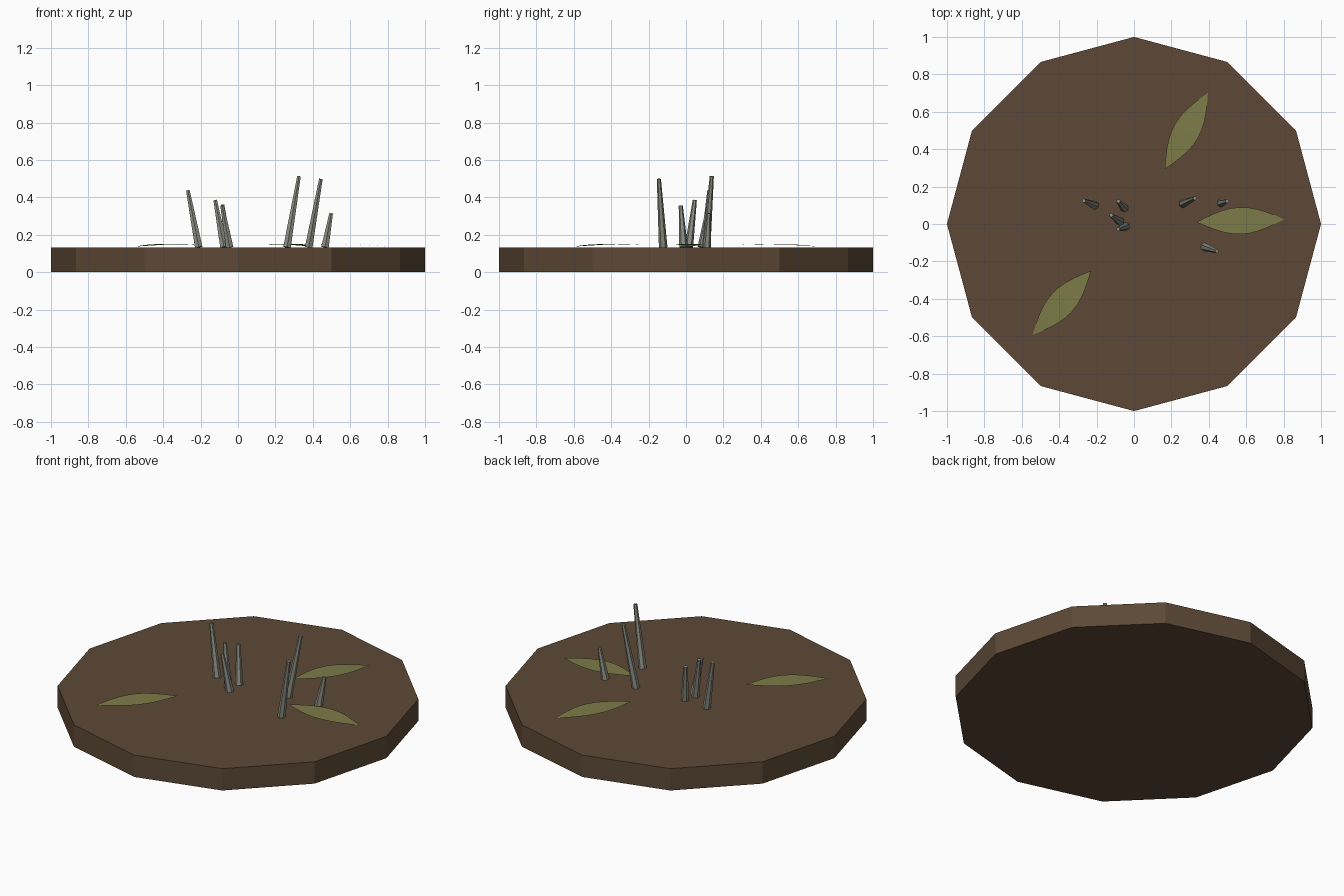
import bpy
import bmesh
import math
from mathutils import Vector

TOP = 0.133  # height of the ground disc

old = bpy.data.objects.get("Cube")
if old:
    bpy.data.objects.remove(old)


def make_material(name, rgb):
    """Flat material from display colour values (0-255)."""
    lin = [((c / 255 + 0.055) / 1.055) ** 2.4 for c in rgb] + [1]
    mat = bpy.data.materials.new(name)
    mat.use_nodes = True
    mat.diffuse_color = lin
    mat.node_tree.nodes["Principled BSDF"].inputs["Base Color"].default_value = lin
    return mat


soil = make_material("soil brown", (93, 73, 54))
leaf_green = make_material("olive leaf", (124, 123, 72))
stalk_grey = make_material("stalk grey", (140, 141, 130))


def add_object(name, bm, mat):
    mesh = bpy.data.meshes.new(name)
    bm.to_mesh(mesh)
    bm.free()
    mesh.materials.append(mat)
    obj = bpy.data.objects.new(name, mesh)
    bpy.context.collection.objects.link(obj)
    return obj


# Twelve-sided ground disc
bm = bmesh.new()
bmesh.ops.create_cone(bm, cap_ends=True, segments=12, radius1=1, radius2=1, depth=TOP)
bmesh.ops.translate(bm, verts=bm.verts, vec=(0, 0, TOP / 2))
add_object("ground_disc", bm, soil)


# Tapered, leaning stalks
def add_stalk(name, base, tip):
    base, tip = Vector((*base, TOP)), Vector(tip)
    axis = tip - base
    bm = bmesh.new()
    bmesh.ops.create_cone(bm, cap_ends=True, segments=6, radius1=0.023,
                          radius2=0.011, depth=axis.length)
    turn = Vector((0, 0, 1)).rotation_difference(axis).to_matrix().to_4x4()
    bmesh.ops.transform(bm, matrix=turn, verts=bm.verts)
    bmesh.ops.translate(bm, verts=bm.verts, vec=(base + tip) / 2)
    add_object(name, bm, stalk_grey)


stalks = [
    ((-0.21, 0.1), (-0.268, 0.125, 0.437)),
    ((-0.052, 0.085), (-0.083, 0.122, 0.36)),
    ((-0.075, 0.015), (-0.122, 0.047, 0.385)),
    ((-0.045, -0.013), (-0.085, -0.028, 0.355)),
    ((0.262, 0.108), (0.326, 0.138, 0.513)),
    ((0.465, 0.112), (0.498, 0.122, 0.315)),
    ((0.378, -0.122), (0.443, -0.145, 0.498)),
]
for i, (base, tip) in enumerate(stalks):
    add_stalk(f"stalk_{i + 1}", base, tip)


# Thin, gently arched fallen leaves
def add_leaf(name, root, tip, half_width=0.072, steps=10):
    root, tip = Vector(root), Vector(tip)
    side = (tip - root).normalized().orthogonal()
    bm = bmesh.new()
    left, right = [], []
    for i in range(steps + 1):
        t = i / steps
        mid = root.lerp(tip, t)
        width = half_width * math.sin(math.pi * t)
        z = TOP + 0.013 - 0.009 * t + 0.008 * math.sin(math.pi * t)
        if i in (0, steps):
            v = bm.verts.new((*mid, z))
            left.append(v)
            right.append(v)
        else:
            left.append(bm.verts.new((*(mid + side * width), z)))
            right.append(bm.verts.new((*(mid - side * width), z)))
    for i in range(steps):
        ring = (right[i], right[i + 1], left[i + 1], left[i])
        bm.faces.new(list(dict.fromkeys(ring)))
    bm.normal_update()
    # Keep every leaf facing up
    for f in bm.faces:
        if f.normal.z < 0:
            f.normal_flip()
    add_object(name, bm, leaf_green)


add_leaf("leaf_left", (0.335, 0.01), (0.803, 0.025))
add_leaf("leaf_back", (0.165, 0.293), (0.395, 0.7))
add_leaf("leaf_front", (-0.23, -0.25), (-0.542, -0.593))
